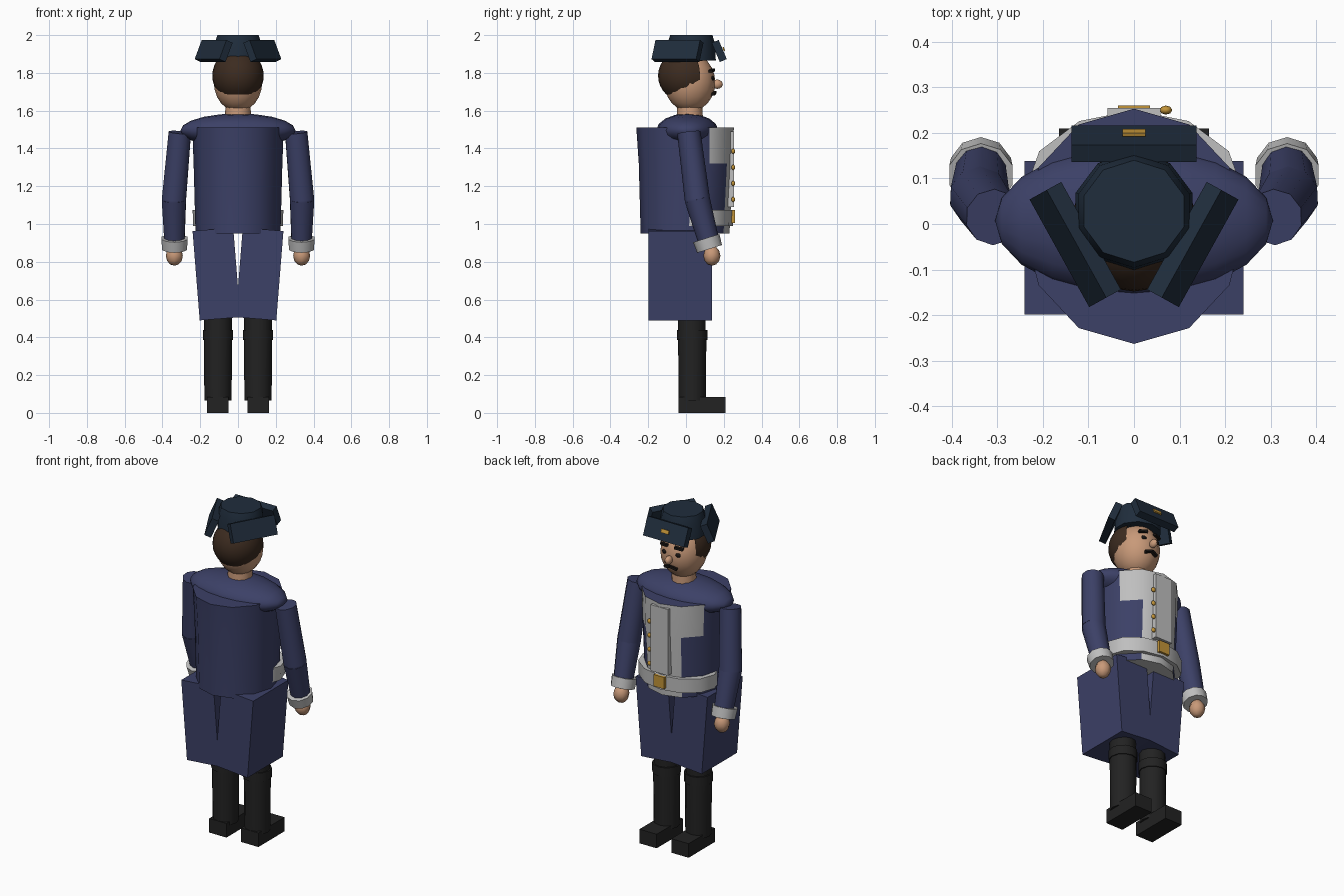
import bpy, bmesh, math
from mathutils import Matrix, Vector, Euler

if "Cube" in bpy.data.objects:
    bpy.data.objects.remove(bpy.data.objects["Cube"])


def material(name, rgb):
    m = bpy.data.materials.new(name)
    m.diffuse_color = (*rgb, 1)
    m.use_nodes = True
    m.node_tree.nodes["Principled BSDF"].inputs["Base Color"].default_value = m.diffuse_color
    return m


NAVY = material("navy coat", (0.045, 0.052, 0.135))
WHITE = material("off white cloth", (0.52, 0.52, 0.52))
SKIN = material("skin", (0.58, 0.32, 0.19))
HAIR = material("brown hair", (0.045, 0.024, 0.014))
HAT = material("dark hat", (0.014, 0.026, 0.045))
BOOT = material("black leather", (0.016, 0.016, 0.016))
GOLD = material("gold", (0.55, 0.30, 0.04))
DARK = material("dark features", (0.01, 0.008, 0.007))


def finish(name, bm, mats, smooth=0):
    mesh = bpy.data.meshes.new(name)
    bmesh.ops.recalc_face_normals(bm, faces=bm.faces)
    bm.to_mesh(mesh)
    bm.free()
    ob = bpy.data.objects.new(name, mesh)
    bpy.context.collection.objects.link(ob)
    for m in mats:
        mesh.materials.append(m)
    if smooth:
        bpy.ops.object.select_all(action='DESELECT')
        ob.select_set(True)
        bpy.context.view_layer.objects.active = ob
        bpy.ops.object.shade_smooth_by_angle(angle=math.radians(smooth))
    return ob


def box(name, c, size, mat, rot=(0, 0, 0)):
    bm = bmesh.new()
    M = Matrix.LocRotScale(Vector(c), Euler(rot), Vector(size))
    bmesh.ops.create_cube(bm, size=1, matrix=M)
    return finish(name, bm, [mat])


def ball(name, c, r, mat, u=12, v=8, keep=None, rot=(0, 0, 0)):
    bm = bmesh.new()
    M = Matrix.LocRotScale(Vector(c), Euler(rot), Vector(r))
    bmesh.ops.create_uvsphere(bm, u_segments=u, v_segments=v, radius=1, matrix=M)
    if keep:
        cut = [f for f in bm.faces if not keep(f.calc_center_median())]
        bmesh.ops.delete(bm, geom=cut, context='FACES')
    return finish(name, bm, [mat], 60)


def tube(name, a, b, ra, rb, mat, n=10):
    a, b = Vector(a), Vector(b)
    d = b - a
    M = Matrix.Translation((a + b) / 2) @ d.to_track_quat('Z', 'Y').to_matrix().to_4x4()
    bm = bmesh.new()
    bmesh.ops.create_cone(bm, cap_ends=True, segments=n, radius1=ra, radius2=rb,
                          depth=d.length, matrix=M)
    return finish(name, bm, [mat], 40)


def loft(name, rings, mats, n=12, rule=None):
    """Rings of (centre y, z, radius x, radius y)."""
    bm = bmesh.new()
    loops = [[bm.verts.new((rx * math.sin(i * math.tau / n),
                            cy + ry * math.cos(i * math.tau / n), z)) for i in range(n)]
             for cy, z, rx, ry in rings]
    for lo, hi in zip(loops, loops[1:]):
        for i in range(n):
            j = (i + 1) % n
            bm.faces.new((lo[i], lo[j], hi[j], hi[i]))
    bm.faces.new(loops[0])
    bm.faces.new(loops[-1])
    if rule:
        for f in bm.faces:
            f.material_index = rule(f.calc_center_median())
    return finish(name, bm, mats, 40)


# Torso: white waistcoat on the front faces, wider near the top
def waistcoat(p):
    if p.z < 0.96:
        return 1
    if p.z > 1.5:
        return 0
    return int(p.y > 0.2 or (p.y > 0.15 and p.z > 1.32))


loft("torso", [(-0.005, 0.95, 0.225, 0.235), (0, 1.32, 0.235, 0.25), (-0.005, 1.51, 0.242, 0.258)],
     [NAVY, WHITE], rule=waistcoat)
loft("belt", [(0.066, 0.99, 0.238, 0.182), (0.07, 1.075, 0.24, 0.18)], [WHITE])
box("belt_buckle", (0, 0.25, 1.04), (0.07, 0.02, 0.07), GOLD)
box("waistcoat_placket", (0, 0.238, 1.29), (0.116, 0.034, 0.40), WHITE)
for z in (1.385, 1.30, 1.215, 1.13):
    ball("coat_button", (0.07, 0.25, z), (0.014, 0.01, 0.014), GOLD, 8, 6)
ball("shoulder_cape", (0, 0.007, 1.495), (0.09, 0.164, 0.305), NAVY, 16, 10,
     rot=(0, math.pi / 2, 0))

# Neck, head and hair
tube("neck", (0, 0.02, 1.55), (0, 0.02, 1.65), 0.07, 0.065, SKIN, 12)
ball("head", (0, 0.02, 1.75), (0.128, 0.135, 0.155), SKIN, 16, 12)
ball("hair", (0, 0, 1.785), (0.136, 0.148, 0.14), HAIR, 24, 16,
     keep=lambda p: p.z > 1.69 and p.y < 0.07)
ball("nose", (0, 0.165, 1.74), (0.02, 0.03, 0.025), SKIN, 8, 6)
for s in (-1, 1):
    ball("eye", (s * 0.045, 0.14, 1.772), (0.017, 0.01, 0.013), DARK, 8, 6)
    box("eyebrow", (s * 0.048, 0.136, 1.812), (0.05, 0.022, 0.014), DARK, (0, s * 0.15, -s * 0.3))
    box("moustache", (s * 0.02, 0.147, 1.692), (0.042, 0.02, 0.014), DARK, (0, s * 0.3, -s * 0.2))

# Hat: crown with three turned-up flaps
loft("hat_crown", [(0.028, 1.865, 0.135, 0.13), (0.028, 1.96, 0.128, 0.124),
                   (0.028, 2.0, 0.115, 0.112)], [HAT], n=10)
box("hat_front_flap", (0, 0.176, 1.916), (0.274, 0.04, 0.11), HAT, (0.4, 0, 0))
box("hat_badge", (0, 0.200, 1.926), (0.05, 0.008, 0.022), GOLD, (0.4, 0, 0))
for s in (-1, 1):
    box("hat_side_flap", (s * 0.129, -0.045, 1.916), (0.27, 0.04, 0.11), HAT,
        (0.4, 0, -s * math.radians(119)))

for s in (-1, 1):
    # Arms
    shoulder, elbow = (s * 0.308, 0.015, 1.485), (s * 0.339, 0.06, 1.13)
    wrist = (s * 0.336, 0.125, 0.89)
    tube("upper_arm", shoulder, elbow, 0.062, 0.067, NAVY)
    ball("elbow", elbow, (0.066, 0.066, 0.066), NAVY, 10, 8)
    tube("forearm", elbow, wrist, 0.067, 0.055, NAVY)
    tube("cuff", (s * 0.336, 0.107, 0.925), (s * 0.336, 0.125, 0.868), 0.073, 0.069, WHITE)
    ball("hand", (s * 0.337, 0.137, 0.832), (0.045, 0.045, 0.053), SKIN, 8, 6)
    # Coat skirt half, leaning so a notch opens at the waist
    box("coat_skirt", (s * 0.114, -0.03, 0.735), (0.216, 0.337, 0.475), NAVY, (0, s * 0.08, 0))
    # Boots
    tube("leg", (s * 0.106, 0.03, 0.40), (s * 0.106, 0.03, 0.85), 0.073, 0.073, BOOT, 12)
    tube("boot_shaft", (s * 0.106, 0.033, 0.065), (s * 0.106, 0.033, 0.42), 0.072, 0.075, BOOT, 12)
    tube("boot_cuff", (s * 0.106, 0.033, 0.385), (s * 0.106, 0.033, 0.44), 0.08, 0.08, BOOT, 12)
    box("boot_foot", (s * 0.107, 0.085, 0.0425), (0.115, 0.25, 0.085), BOOT)
